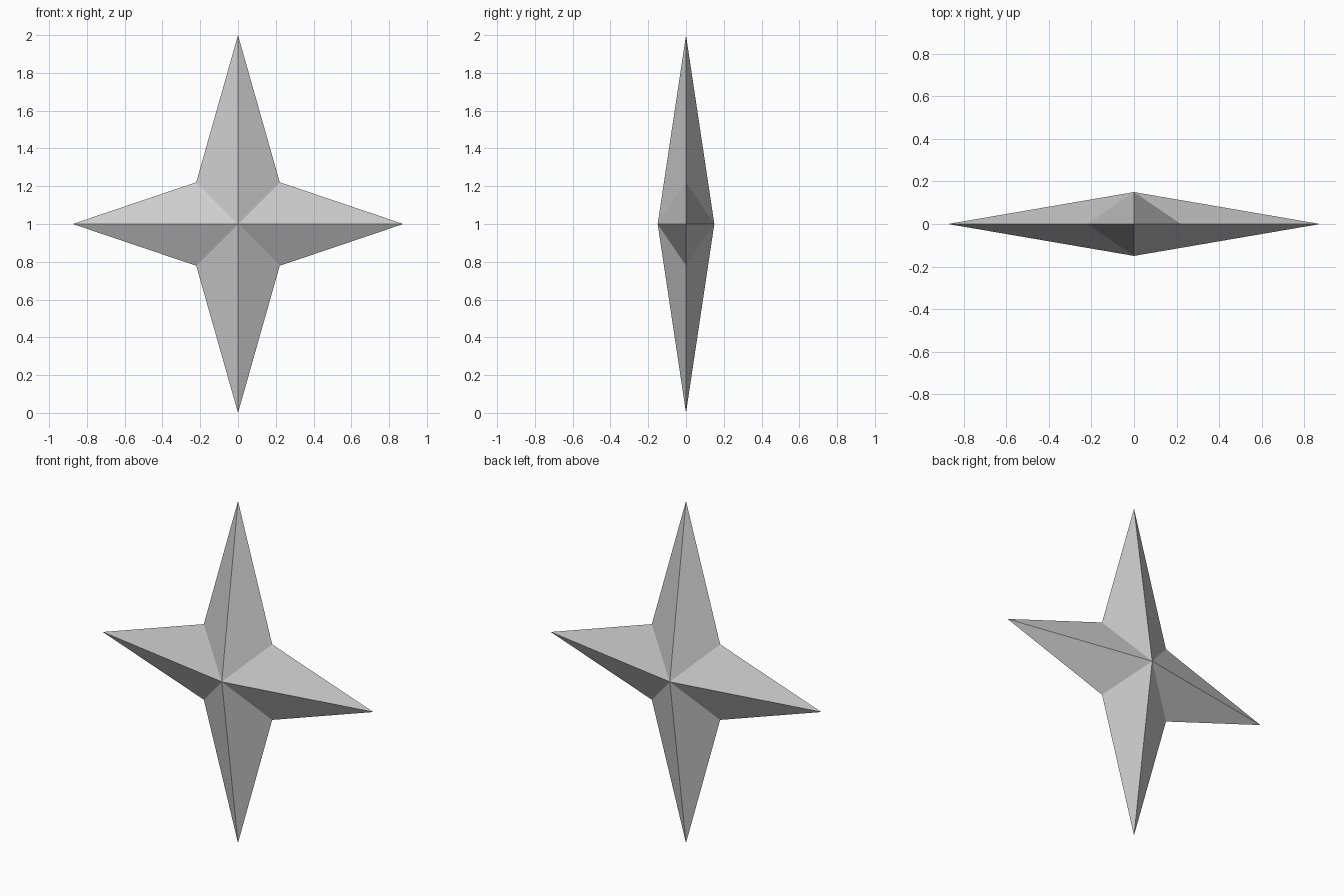
import bpy
import bmesh
from math import sin, cos, pi

if "Cube" in bpy.data.objects:
    bpy.data.objects.remove(bpy.data.objects["Cube"], do_unlink=True)

# Plain light grey
grey = bpy.data.materials.new("light_grey")
grey.use_nodes = True
colour = (0.6, 0.6, 0.6, 1)
grey.diffuse_color = colour
grey.node_tree.nodes["Principled BSDF"].inputs["Base Color"].default_value = colour

CENTRE_Z = 1.0
SIDE_REACH, TALL_REACH = 0.875, 1.0
NOTCH = 0.221
HALF_DEPTH = 0.15

bm = bmesh.new()

# Outline: alternate long points and inner notches
outline = []
for i in range(8):
    a = i * pi / 4
    if i % 2:
        x, z = NOTCH * 2 ** 0.5 * cos(a), NOTCH * 2 ** 0.5 * sin(a)
    else:
        x, z = SIDE_REACH * cos(a), TALL_REACH * sin(a)
    outline.append(bm.verts.new((x, 0, CENTRE_Z + z)))

# Raised front and back peaks, fanned out to the outline
for y in (-HALF_DEPTH, HALF_DEPTH):
    peak = bm.verts.new((0, y, CENTRE_Z))
    for i in range(8):
        bm.faces.new((peak, outline[i], outline[(i + 1) % 8]))

bmesh.ops.recalc_face_normals(bm, faces=bm.faces)
mesh = bpy.data.meshes.new("four_point_star")
bm.to_mesh(mesh)
bm.free()
mesh.materials.append(grey)
star = bpy.data.objects.new("four_point_star", mesh)
bpy.context.collection.objects.link(star)
